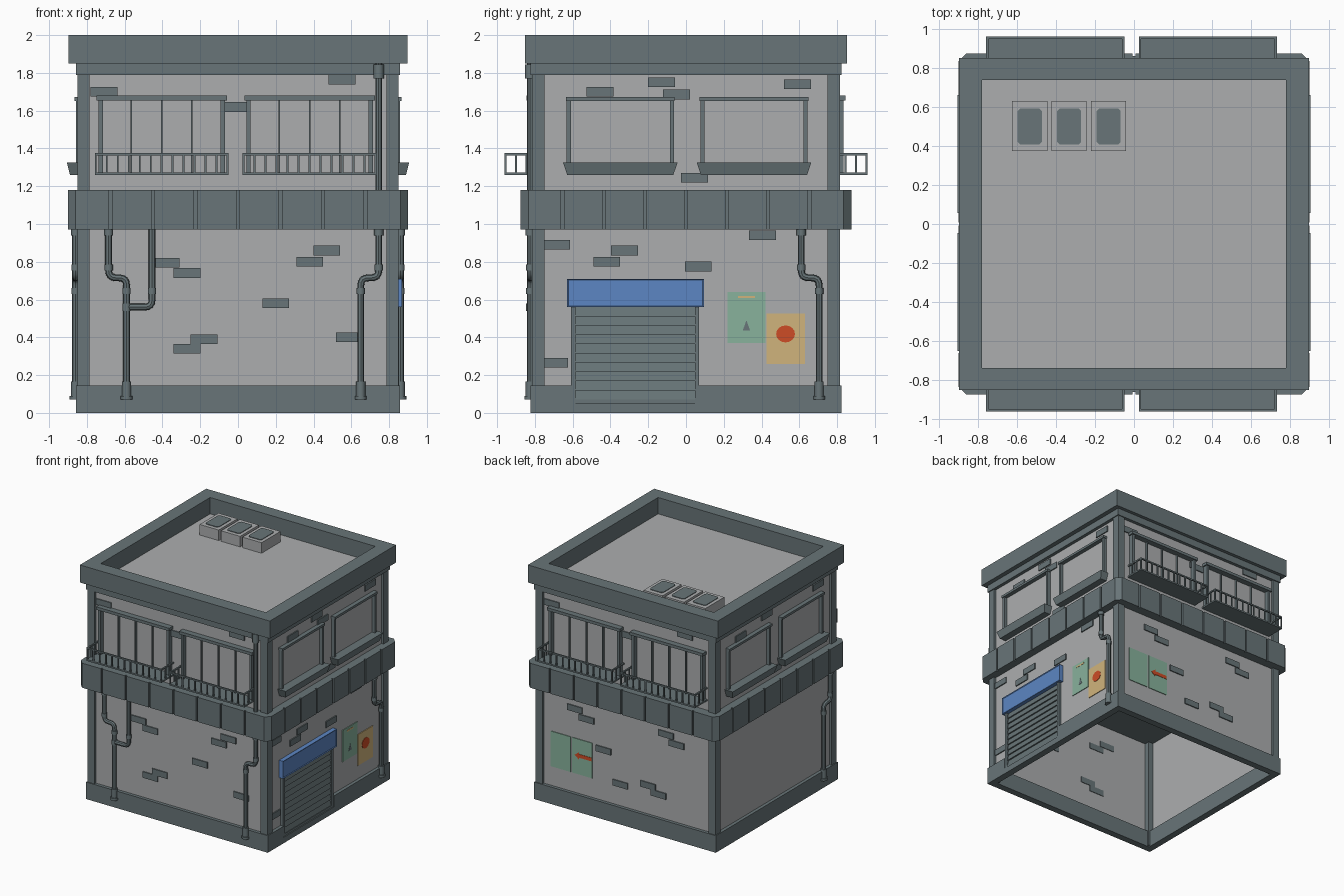
import bpy, bmesh, math
from mathutils import Vector, Matrix

if "Cube" in bpy.data.objects:
    bpy.data.objects.remove(bpy.data.objects["Cube"])


def material(name, r, g, b):
    m = bpy.data.materials.new(name)
    m.diffuse_color = [(c / 255 / 12.92 if c < 11 else ((c / 255 + 0.055) / 1.055) ** 2.4)
                       for c in (r, g, b)] + [1]
    m.use_nodes = True
    m.node_tree.nodes["Principled BSDF"].inputs["Base Color"].default_value = m.diffuse_color
    return m


DARK = material("slate_grey", 104, 117, 120)
WALL = material("light_grey", 172, 174, 175)
BLUE = material("sign_blue", 92, 134, 195)
GREEN = material("poster_green", 136, 178, 156)
TAN = material("poster_tan", 208, 180, 124)
RED = material("poster_red", 205, 76, 38)


def finish(name, bm, mat, smooth=False):
    bmesh.ops.recalc_face_normals(bm, faces=bm.faces[:])
    me = bpy.data.meshes.new(name)
    bm.to_mesh(me)
    bm.free()
    me.materials.append(mat)
    ob = bpy.data.objects.new(name, me)
    bpy.context.collection.objects.link(ob)
    if smooth:
        bpy.ops.object.select_all(action='DESELECT')
        ob.select_set(True)
        bpy.context.view_layer.objects.active = ob
        bpy.ops.object.shade_smooth_by_angle(angle=math.radians(40))
    return ob


def box(bm, x0, x1, y0, y1, z0, z1):
    c = Vector(((x0 + x1) / 2, (y0 + y1) / 2, (z0 + z1) / 2))
    s = Matrix.Diagonal((abs(x1 - x0), abs(y1 - y0), abs(z1 - z0), 1))
    return bmesh.ops.create_cube(bm, size=1, matrix=Matrix.Translation(c) @ s)["verts"]


# Maps (along wall, outward distance, height) to world for each side
SIDE = {"front": lambda u, d, z: (u, -d, z), "back": lambda u, d, z: (u, d, z),
        "right": lambda u, d, z: (d, u, z), "left": lambda u, d, z: (-d, u, z)}
WX, WY = 0.83, 0.795          # wall planes
DEPTH = {"front": WY, "back": WY, "right": WX, "left": WX}


def sbox(bm, side, u0, u1, d0, d1, z0, z1):
    a, b = SIDE[side](u0, d0, z0), SIDE[side](u1, d1, z1)
    return box(bm, a[0], b[0], a[1], b[1], z0, z1)


def prism(bm, pts, vec):
    f = bm.faces.new([bm.verts.new(p) for p in pts])
    ext = bmesh.ops.extrude_face_region(bm, geom=[f], use_keep_orig=True)["geom"]
    bmesh.ops.translate(bm, vec=vec, verts=[v for v in ext if isinstance(v, bmesh.types.BMVert)])


# Walls: open-bottomed shell
bm = bmesh.new()
box(bm, -WX, WX, -WY, WY, 0.01, 1.86)
bmesh.ops.delete(bm, geom=[f for f in bm.faces if f.calc_center_median().z < 0.1], context='FACES')
finish("walls", bm, WALL)

# Corner pillars
bm = bmesh.new()
for sx in (-1, 1):
    for sy in (-1, 1):
        box(bm, sx * 0.785, sx * 0.85, sy * 0.75, sy * 0.815, 0.01, 1.8)
finish("corner_pillars", bm, DARK)

# Base ring with doorway gap on the right
bm = bmesh.new()
for s in ("front", "back"):
    sbox(bm, s, -0.858, 0.858, 0.765, 0.823, 0, 0.145)
sbox(bm, "left", -0.765, 0.765, 0.80, 0.858, 0, 0.145)
sbox(bm, "right", -0.765, -0.61, 0.80, 0.858, 0, 0.145)
sbox(bm, "right", 0.07, 0.765, 0.80, 0.858, 0, 0.145)
sbox(bm, "right", -0.61, 0.07, 0.80, 0.858, 0, 0.05)
finish("base_plinth", bm, DARK)

# Middle band: chamfered outline with narrow grooves
bm = bmesh.new()
X, Y, C, G, D = 0.9, 0.875, 0.04, 0.007, 0.014


def edge(half, step):
    pts = [(-half + C, 0)]
    for i in range(-3, 4):
        u = i * step
        pts += [(u - G, 0), (u - G, D), (u + G, D), (u + G, 0)]
    return pts + [(half - C, 0)]


ex, ey = edge(X, 0.225), edge(Y, 0.218)
outline = ([(u, -Y + d) for u, d in ex] + [(X - d, u) for u, d in ey] +
           [(-u, Y - d) for u, d in ex] + [(-X + d, -u) for u, d in ey])
prism(bm, [(x, y, 0.97) for x, y in outline], (0, 0, 0.21))
finish("middle_band", bm, DARK)

# Cornice and parapet
bm = bmesh.new()
for s in ("front", "back"):
    sbox(bm, s, -0.858, 0.858, 0.74, 0.823, 1.79, 1.85)
    sbox(bm, s, -0.897, 0.897, 0.738, 0.852, 1.85, 2.0)
for s in ("left", "right"):
    sbox(bm, s, -0.74, 0.74, 0.78, 0.858, 1.79, 1.85)
    sbox(bm, s, -0.738, 0.738, 0.78, 0.897, 1.85, 2.0)
finish("parapet", bm, DARK)

# Roof vents
bm, top = bmesh.new(), bmesh.new()
for x in (-0.535, -0.333, -0.13):
    box(bm, x - 0.09, x + 0.09, 0.375, 0.63, 1.855, 1.95)
    w, h, c = 0.062, 0.093, 0.014
    prism(top, [(x + a, 0.5 + b, 1.949) for a, b in
                [(-w + c, -h), (w - c, -h), (w, -h + c), (w, h - c),
                 (w - c, h), (-w + c, h), (-w, h - c), (-w, -h + c)]], (0, 0, 0.006))
finish("roof_vents", bm, WALL)
finish("vent_grilles", top, DARK)

# Front and back windows with balconies
for s in ("front", "back"):
    win, bal = bmesh.new(), bmesh.new()
    for c in (-0.404, 0.379):
        sbox(win, s, c - 0.345, c + 0.345, 0.78, 0.845, 1.655, 1.68)
        for k in (-1, 1):
            sbox(win, s, c + k * 0.312, c + k * 0.335, 0.78, 0.835, 1.27, 1.655)
        for k in (-0.16, 0, 0.16):
            sbox(win, s, c + k - 0.004, c + k + 0.004, 0.78, 0.812, 1.27, 1.655)
        w = 0.354
        sbox(bal, s, c - w, c + w, 0.78, 0.962, 1.26, 1.273)
        sbox(bal, s, c - w, c + w, 0.95, 0.962, 1.363, 1.375)
        for i in range(13):
            u = c - w + 0.005 + i * (2 * w - 0.01) / 12
            sbox(bal, s, u - 0.005, u + 0.005, 0.951, 0.961, 1.27, 1.365)
        for k in (-1, 1):
            sbox(bal, s, c + k * w, c + k * (w - 0.012), 0.79, 0.95, 1.363, 1.375)
            for d in (0.845, 0.9):
                sbox(bal, s, c + k * w, c + k * (w - 0.01), d - 0.005, d + 0.005, 1.27, 1.365)
    finish(s + "_window_frames", win, DARK)
    finish(s + "_balconies", bal, DARK)

# Side windows with tapered sills
for s in ("right", "left"):
    bm = bmesh.new()
    for c in (-0.348, 0.36):
        sbox(bm, s, c - 0.288, c + 0.288, 0.82, 0.866, 1.652, 1.672)
        for k in (-1, 1):
            sbox(bm, s, c + k * 0.262, c + k * 0.284, 0.82, 0.858, 1.32, 1.655)
        for v in sbox(bm, s, c - 0.303, c + 0.303, 0.82, 0.906, 1.26, 1.325):
            if v.co.z < 1.3:
                v.co.y += 0.022 if v.co.y < c else -0.022
                if abs(v.co.x) > 0.85:
                    v.co.x *= 0.982
    finish(s + "_window_frames", bm, DARK)

# Roller shutter (sawtooth slats), door frame, blue sign
bm = bmesh.new()
n, z0, z1 = 10, 0.07, 0.56
prof = [(0.80, z0)]
for i in range(n):
    za, zb = z0 + (z1 - z0) * i / n, z0 + (z1 - z0) * (i + 1) / n
    prof += [(0.846, za), (0.834, zb)]
prof.append((0.80, z1))
prism(bm, [(x, -0.59, z) for x, z in prof], (0, 0.645, 0))
finish("door_shutter", bm, DARK)
bm = bmesh.new()
sbox(bm, "right", -0.61, -0.585, 0.80, 0.852, 0.05, 0.57)
sbox(bm, "right", 0.048, 0.07, 0.80, 0.852, 0.05, 0.57)
sbox(bm, "right", -0.585, 0.048, 0.80, 0.85, 0.05, 0.07)
finish("door_frame", bm, DARK)
bm = bmesh.new()
sbox(bm, "right", -0.63, 0.095, 0.82, 0.868, 0.56, 0.71)
f = max(bm.faces, key=lambda q: q.calc_center_median().x)
bmesh.ops.inset_region(bm, faces=[f], thickness=0.01, depth=-0.005)
finish("door_sign", bm, BLUE)

# Posters
for name, s, u0, u1, za, zb, m in (
        ("green_poster", "right", 0.22, 0.42, 0.37, 0.64, GREEN),
        ("tan_poster", "right", 0.425, 0.63, 0.26, 0.525, TAN),
        ("back_poster_a", "back", 0.53, 0.72, 0.31, 0.61, GREEN),
        ("back_poster_b", "back", 0.325, 0.515, 0.31, 0.61, GREEN),
        ("poster_stripe", "right", 0.275, 0.365, 0.607, 0.62, TAN)):
    bm = bmesh.new()
    d = DEPTH[s]
    sbox(bm, s, u0, u1, d - 0.001, d + (0.008 if "stripe" in name else 0.006), za, zb)
    finish(name, bm, m)
bm = bmesh.new()
prism(bm, [(WX + 0.005, 0.527 + 0.05 * math.cos(i * math.pi / 8), 0.418 + 0.045 * math.sin(i * math.pi / 8))
           for i in range(16)], (0.004, 0, 0))
finish("red_disc", bm, RED)
bm = bmesh.new()
prism(bm, [(x, WY + 0.005, z) for x, z in
           [(0.49, 0.47), (0.45, 0.5), (0.45, 0.485), (0.33, 0.485), (0.33, 0.455), (0.45, 0.455), (0.45, 0.44)]],
      (0, 0.004, 0))
finish("red_arrow", bm, RED)
bm = bmesh.new()
prism(bm, [(WX + 0.005, y, z) for y, z in [(0.3, 0.435), (0.34, 0.435), (0.32, 0.49)]], (0.003, 0, 0))
finish("poster_triangle", bm, DARK)

# Exposed bricks
BRICKS = {
    "front": [(-.71, 1.70), (.55, 1.765), (-.01, 1.62), (-.38, .795), (-.27, .74), (.47, .86), (.38, .80),
              (.2, .58), (-.18, .39), (-.27, .34), (.59, .40)],
    "right": [(-.455, 1.70), (-.13, 1.75), (-.05, 1.685), (.59, 1.74), (.045, 1.245), (-.685, .89),
              (-.325, .86), (-.42, .80), (.405, .94), (.065, .775), (-.695, .265)],
    "back": [(.71, 1.70), (-.55, 1.765), (.01, 1.62), (.49, .86), (.38, .80), (.22, .58), (-.37, .87),
             (-.47, .81), (.06, .33), (-.2, .39), (-.3, .34)],
    "left": [(.455, 1.70), (.1, 1.75), (-.59, 1.74), (-.02, 1.245)]}
for s, items in BRICKS.items():
    bm = bmesh.new()
    for u, z in items:
        sbox(bm, s, u - 0.071, u + 0.071, DEPTH[s] - 0.005, DEPTH[s] + 0.009, z - 0.026, z + 0.026)
    finish(s + "_bricks", bm, DARK)


# Drain pipes: rounded paths with collars
def pipe(name, side, path, collars, r=0.018):
    d = DEPTH[side] + 0.03
    pts = [Vector(SIDE[side](u, d, z)) for u, z in path]
    out = [pts[0]]
    for a, b, c in zip(pts, pts[1:], pts[2:]):
        p, q = b + (a - b).normalized() * 0.04, b + (c - b).normalized() * 0.04
        out += [p * (1 - t) ** 2 + b * 2 * t * (1 - t) + q * t * t for t in (0, .25, .5, .75, 1)]
    out.append(pts[-1])
    cu = bpy.data.curves.new(name, 'CURVE')
    cu.dimensions, cu.bevel_depth, cu.bevel_resolution, cu.use_fill_caps = '3D', r, 2, True
    sp = cu.splines.new('POLY')
    sp.points.add(len(out) - 1)
    for p, co in zip(sp.points, out):
        p.co = (*co, 1)
    tmp = bpy.data.objects.new(name + "_path", cu)
    bpy.context.collection.objects.link(tmp)
    me = bpy.data.meshes.new_from_object(tmp.evaluated_get(bpy.context.evaluated_depsgraph_get()))
    bpy.data.objects.remove(tmp)
    bm = bmesh.new()
    bm.from_mesh(me)
    for u, za, zb, rb, rt in collars:
        bmesh.ops.create_cone(bm, cap_ends=True, segments=12, radius1=rb, radius2=rt, depth=zb - za,
                              matrix=Matrix.Translation(SIDE[side](u, d, (za + zb) / 2)))
    finish(name, bm, DARK, smooth=True)


def downpipe(name, side, top, bottom):
    pipe(name, side, [(top, 0.98), (top, 0.715), (bottom, 0.715), (bottom, 0.08)],
         [(top, 0.94, 0.97, .024, .024), (top, 0.755, 0.785, .022, .022), (bottom, 0.63, 0.66, .022, .022),
          (bottom, 0.09, 0.165, .024, .024), (bottom, 0.07, 0.09, .031, .031)])


downpipe("front_right_pipe", "front", 0.745, 0.65)
downpipe("front_left_pipe", "front", -0.685, -0.59)
downpipe("right_pipe", "right", 0.61, 0.705)
downpipe("left_pipe", "left", -0.72, -0.63)
pipe("front_branch_pipe", "front", [(-0.455, 0.98), (-0.455, 0.56), (-0.59, 0.56)],
     [(-0.455, 0.63, 0.66, .022, .022), (-0.59, 0.54, 0.58, .022, .022)])
pipe("front_upper_pipe", "front", [(0.745, 1.17), (0.745, 1.85)], [(0.745, 1.77, 1.845, .027, .027)])
